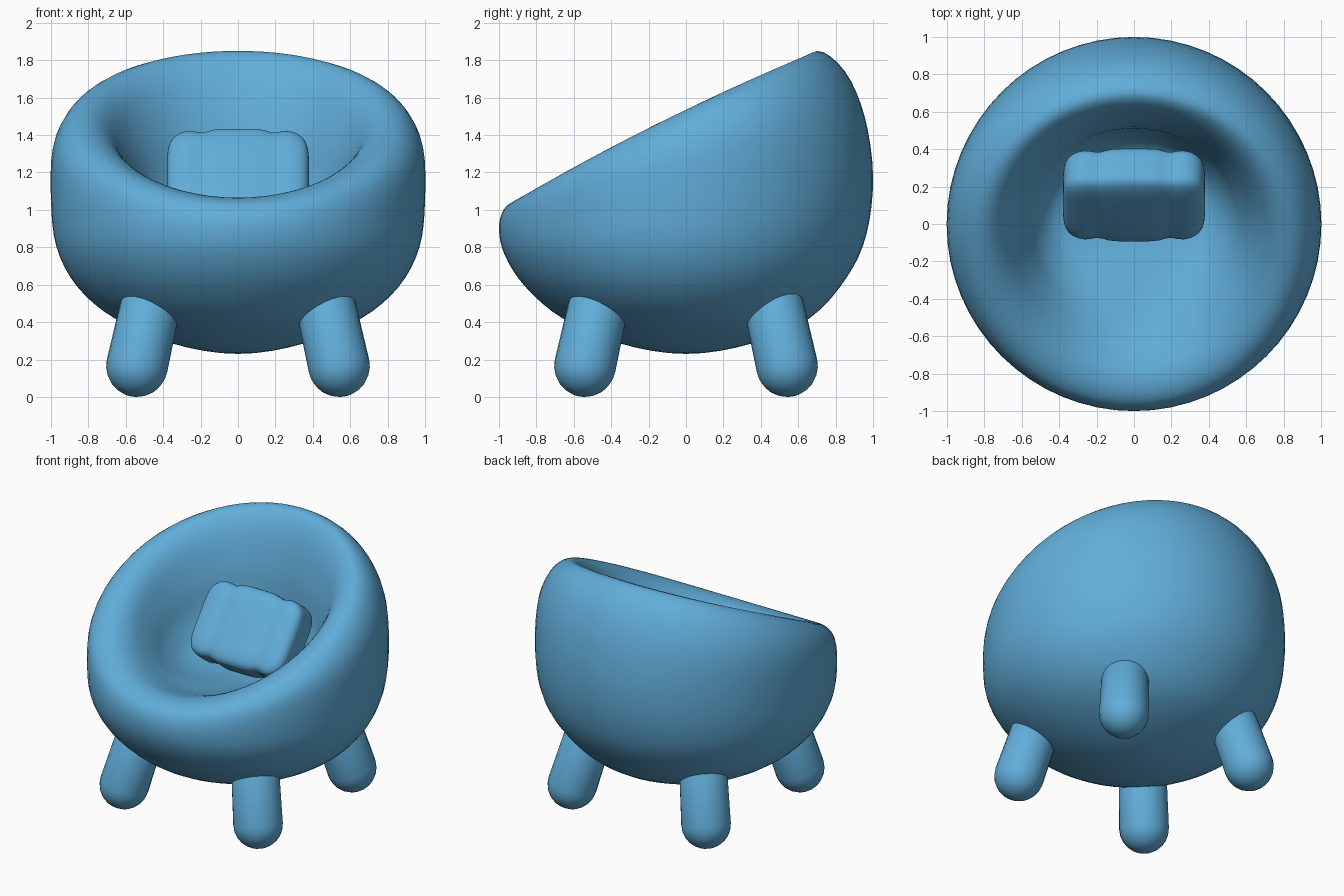
import bpy, bmesh, math
from mathutils import Vector, Matrix

if "Cube" in bpy.data.objects:
    bpy.data.objects.remove(bpy.data.objects["Cube"])

blue = bpy.data.materials.new("soft blue")
blue.use_nodes = True
color = (0.12, 0.42, 0.70, 1)
blue.diffuse_color = color
blue.node_tree.nodes["Principled BSDF"].inputs["Base Color"].default_value = color


def finish(name, bm):
    """Turn a bmesh into a smooth, coloured object."""
    bmesh.ops.recalc_face_normals(bm, faces=bm.faces)
    for f in bm.faces:
        f.smooth = True
    mesh = bpy.data.meshes.new(name)
    bm.to_mesh(mesh)
    bm.free()
    mesh.materials.append(blue)
    obj = bpy.data.objects.new(name, mesh)
    bpy.context.collection.objects.link(obj)
    return obj


def spline(points, steps):
    """Catmull-Rom curve through the points, mirrored over the axis at both ends."""
    flip = lambda p: Vector((-p.x, p.y))
    pts = [flip(points[1])] + points + [flip(points[-2])]
    out = []
    for a, b, c, d in zip(pts, pts[1:], pts[2:], pts[3:]):
        for k in range(steps):
            t = k / steps
            out.append(0.5 * (2 * b + (c - a) * t + (2 * a - 5 * b + 4 * c - d) * t * t
                              + (3 * b - a - 3 * c + d) * t ** 3))
    return out + [points[-1]]


# Shell profiles (radius, height): underside, over the rim, down to the seat
FRONT = [(0, .23), (.35, .285), (.66, .42), (.86, .59), (.97, .76), (1, .9), (.975, 1.0),
         (.91, 1.05), (.81, 1.065), (.70, 1.04), (.55, .99), (.42, .96), (.25, .93), (0, .9)]
SIDE = [(0, .23), (.35, .285), (.66, .42), (.86, .59), (.97, .80), (1, 1.05), (.99, 1.33),
        (.91, 1.49), (.80, 1.535), (.69, 1.46), (.59, 1.25), (.51, 1.05), (.36, .92), (0, .9)]
BACK = [(0, .23), (.35, .285), (.66, .42), (.86, .64), (.965, .87), (1, 1.18), (.955, 1.5),
        (.85, 1.74), (.70, 1.85), (.59, 1.72), (.52, 1.45), (.49, 1.15), (.38, .94), (0, .9)]


def profile(s):
    """Blend the three profiles; s runs from -1 at the front to 1 at the back."""
    pts = []
    for f, m, b in zip(FRONT, SIDE, BACK):
        f, m, b = Vector(f), Vector(m), Vector(b)
        pts.append(m + (b - f) * s / 2 + ((f + b) / 2 - m) * s * s)
    return spline(pts, 4)


# Hollow bowl seat with a sloping rounded rim
SEGMENTS = 64
bm = bmesh.new()
columns = []
for i in range(SEGMENTS):
    a = math.tau * i / SEGMENTS
    columns.append([bm.verts.new((p.x * math.cos(a), p.x * math.sin(a), p.y))
                    for p in profile(math.sin(a))])
for i, col in enumerate(columns):
    nxt = columns[(i + 1) % SEGMENTS]
    for j in range(len(col) - 1):
        bm.faces.new((col[j], nxt[j], nxt[j + 1], col[j + 1]))
bmesh.ops.remove_doubles(bm, verts=bm.verts, dist=0.0005)
finish("bowl_seat", bm)

# Four capsule legs leaning inwards towards the top
RADIUS = 0.165
for sx, side in ((-1, "right"), (1, "left")):
    for sy, end in ((-1, "front"), (1, "back")):
        foot = Vector((sx * .54, sy * .54, RADIUS))
        axis = Vector((-sx * .22, -sy * .22, 1)).normalized()
        bm = bmesh.new()
        bmesh.ops.create_uvsphere(bm, u_segments=24, v_segments=12, radius=RADIUS)
        for v in bm.verts:
            if v.co.z > 0.001:
                v.co.z += 0.3
        turn = Vector((0, 0, 1)).rotation_difference(axis).to_matrix().to_4x4()
        bm.transform(Matrix.Translation(foot) @ turn)
        finish(f"{end}_{side}_leg", bm)

# Plump pillow leaning against the backrest, pinched between its corners
bm = bmesh.new()
bmesh.ops.create_cube(bm, size=2)
bmesh.ops.subdivide_edges(bm, edges=bm.edges[:], cuts=19, use_grid_fill=True)
for v in bm.verts:
    p = v.co / sum(abs(c) ** 5 for c in v.co) ** 0.2
    pinch = 1 - 0.07 * math.exp(-((abs(p.x) - .5) / .13) ** 2)
    v.co = (p.x * .38, p.y * .14 * pinch, p.z * .28 * pinch)
bm.transform(Matrix.Translation((0, .155, 1.16)) @ Matrix.Rotation(math.radians(-38), 4, "X"))
finish("pillow", bm)
